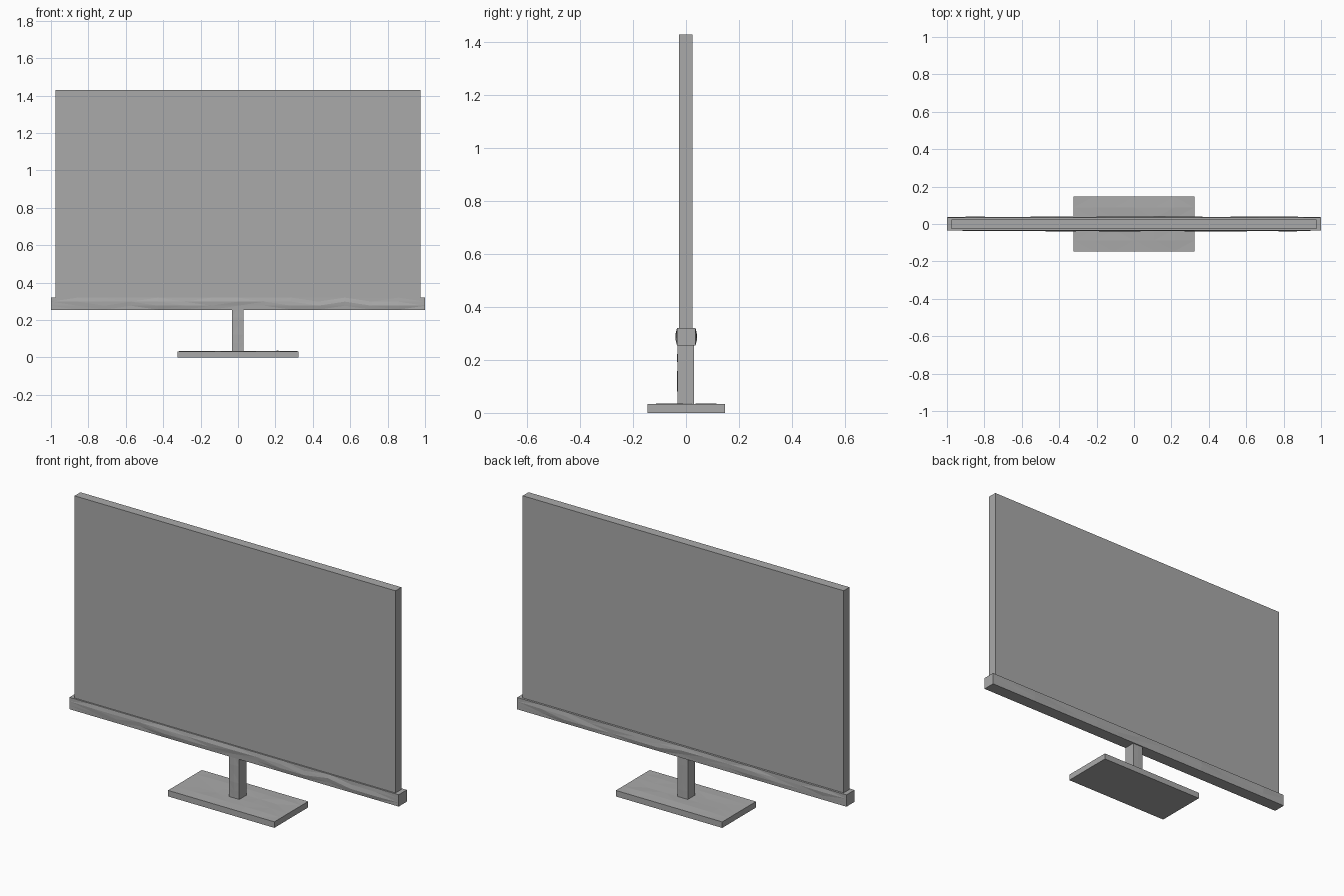
import bpy, bmesh, random
from mathutils import Vector

if "Cube" in bpy.data.objects:
    bpy.data.objects.remove(bpy.data.objects["Cube"])

random.seed(4)
grey = bpy.data.materials.new("plain grey")
grey.diffuse_color = (0.4, 0.4, 0.4, 1)
grey.use_nodes = True
grey.node_tree.nodes["Principled BSDF"].inputs["Base Color"].default_value = grey.diffuse_color


def slab(name, lo, hi, cuts=(0, 0, 0), rough=0.0, axis=1):
    """Box from corner to corner; inner vertices of faces along `axis` get a
    slight hand-worked outward bulge."""
    lo, hi = Vector(lo), Vector(hi)
    bm = bmesh.new()
    bmesh.ops.create_cube(bm, size=1)
    for v in bm.verts:
        v.co = Vector([lo[i] + (v.co[i] + 0.5) * (hi[i] - lo[i]) for i in range(3)])
    # slice the box evenly along each axis
    for i in range(3):
        for k in range(cuts[i]):
            p, n = Vector((0, 0, 0)), Vector((0, 0, 0))
            p[i] = lo[i] + (hi[i] - lo[i]) * (k + 1) / (cuts[i] + 1)
            n[i] = 1
            bmesh.ops.bisect_plane(bm, geom=bm.verts[:] + bm.edges[:] + bm.faces[:],
                                   plane_co=p, plane_no=n)
    others = [i for i in range(3) if i != axis]
    for v in bm.verts:
        inner = all(lo[i] + 1e-4 < v.co[i] < hi[i] - 1e-4 for i in others)
        if rough and inner:
            if abs(v.co[axis] - hi[axis]) < 1e-4:
                v.co[axis] += random.uniform(0, rough)
            elif axis == 1 and abs(v.co[axis] - lo[axis]) < 1e-4:
                v.co[axis] -= random.uniform(0, rough)
    if rough:
        bmesh.ops.triangulate(bm, faces=bm.faces[:])
    bmesh.ops.recalc_face_normals(bm, faces=bm.faces[:])
    me = bpy.data.meshes.new(name)
    bm.to_mesh(me)
    bm.free()
    me.materials.append(grey)
    ob = bpy.data.objects.new(name, me)
    bpy.context.collection.objects.link(ob)
    return ob


# flat screen panel
slab("screen_panel", (-0.975, -0.026, 0.31), (0.975, 0.025, 1.43))
# wider lower bar with lightly faceted front and back
slab("lower_bar", (-1, -0.034, 0.255), (1, 0.036, 0.32), (13, 0, 2), 0.006)
# short upright stem
slab("stand_stem", (-0.032, -0.032, 0.03), (0.03, 0.03, 0.26), (1, 0, 4), 0.002)
# rectangular foot with a faintly uneven top
slab("stand_foot", (-0.323, -0.146, 0), (0.323, 0.147, 0.033), (5, 4, 0), 0.003, 2)
